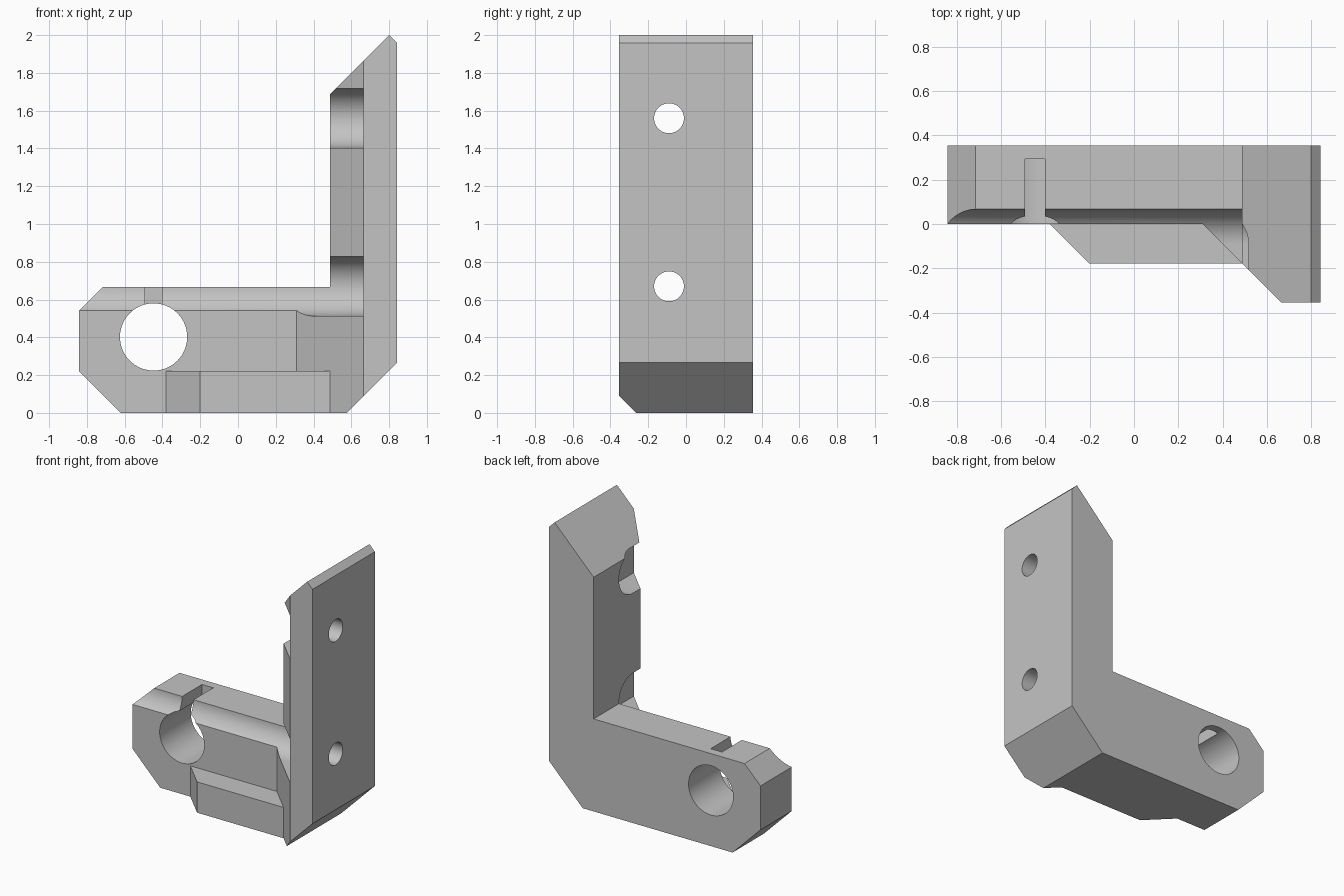
import bpy, bmesh
from math import sin, cos, pi, radians

if "Cube" in bpy.data.objects:
    bpy.data.objects.remove(bpy.data.objects["Cube"], do_unlink=True)


def prism(name, outline, axis, lo, hi):
    """Extrude a 2D outline along an axis, from lo to hi."""
    place = {"x": lambda a, b, t: (t, a, b),
             "y": lambda a, b, t: (a, t, b),
             "z": lambda a, b, t: (a, b, t)}[axis]
    bm = bmesh.new()
    ends = [[bm.verts.new(place(a, b, t)) for a, b in outline] for t in (lo, hi)]
    for ring in ends:
        bm.faces.new(ring)
    n = len(outline)
    for i in range(n):
        j = (i + 1) % n
        bm.faces.new((ends[0][i], ends[0][j], ends[1][j], ends[1][i]))
    bmesh.ops.recalc_face_normals(bm, faces=bm.faces)
    mesh = bpy.data.meshes.new(name)
    bm.to_mesh(mesh)
    bm.free()
    obj = bpy.data.objects.new(name, mesh)
    bpy.context.collection.objects.link(obj)
    return obj


def arc(cx, cy, r, start, end, steps):
    return [(cx + r * cos(start + (end - start) * i / steps),
             cy + r * sin(start + (end - start) * i / steps)) for i in range(steps + 1)]


def circle(cx, cy, r):
    return arc(cx, cy, r, 0, 2 * pi, 64)[:-1]


def cut(target, cutter):
    cutter.hide_render = True
    mod = target.modifiers.new("cut", "BOOLEAN")
    mod.operation = "DIFFERENCE"
    mod.solver = "EXACT"
    mod.object = cutter
    bpy.context.view_layer.objects.active = target
    bpy.ops.object.modifier_apply(modifier=mod.name)
    bpy.data.objects.remove(cutter, do_unlink=True)


# L-shaped body with chamfered corners
bracket = prism("angle_bracket", [
    (-0.62, 0), (0.575, 0), (0.843, 0.268), (0.843, 1.957), (0.8, 2), (0.488, 1.688),
    (0.488, 0.667), (-0.715, 0.667), (-0.843, 0.54), (-0.843, 0.223)], "y", -0.355, 0.355)

# Front clearance: full above the lip, stepped around the lip below it
cut(bracket, prism("upper_clearance", [
    (-1.2, 0), (0.31, 0), (0.81, -0.5), (-1.2, -0.5)], "z", 0.222, 2.2))
cut(bracket, prism("lower_clearance", [
    (-1.2, 0), (-0.38, 0), (-0.202, -0.178), (0.488, -0.178), (0.81, -0.5),
    (-1.2, -0.5)], "z", -0.2, 0.3))

# Screw holes with U-shaped access slots open to the front
for z in (0.67, 1.56):
    slot = arc(-0.09, z, 0.157, -pi / 2, pi / 2, 32)
    slot += [(-0.6, z + 0.157), (-0.6, z - 0.157)]
    cut(bracket, prism("screw_slot", slot, "x", -1.1, 0.664))
    cut(bracket, prism("screw_hole", circle(-0.09, z, 0.079), "x", 0.6, 1))

# Rod hole and the clamping slit above it
cut(bracket, prism("rod_hole", circle(-0.447, 0.402, 0.178), "y", -0.5, 0.5))
cut(bracket, prism("clamp_slit", [
    (-0.492, 0.4), (-0.402, 0.4), (-0.402, 0.8), (-0.492, 0.8)], "y", -0.1, 0.293))

# Plain grey finish
grey = bpy.data.materials.new("light_grey")
grey.use_nodes = True
colour = (0.55, 0.55, 0.55, 1)
grey.diffuse_color = colour
grey.node_tree.nodes["Principled BSDF"].inputs["Base Color"].default_value = colour
bracket.data.materials.clear()
bracket.data.materials.append(grey)

bpy.ops.object.select_all(action="DESELECT")
bracket.select_set(True)
bpy.context.view_layer.objects.active = bracket
bpy.ops.object.shade_smooth_by_angle(angle=radians(25))
